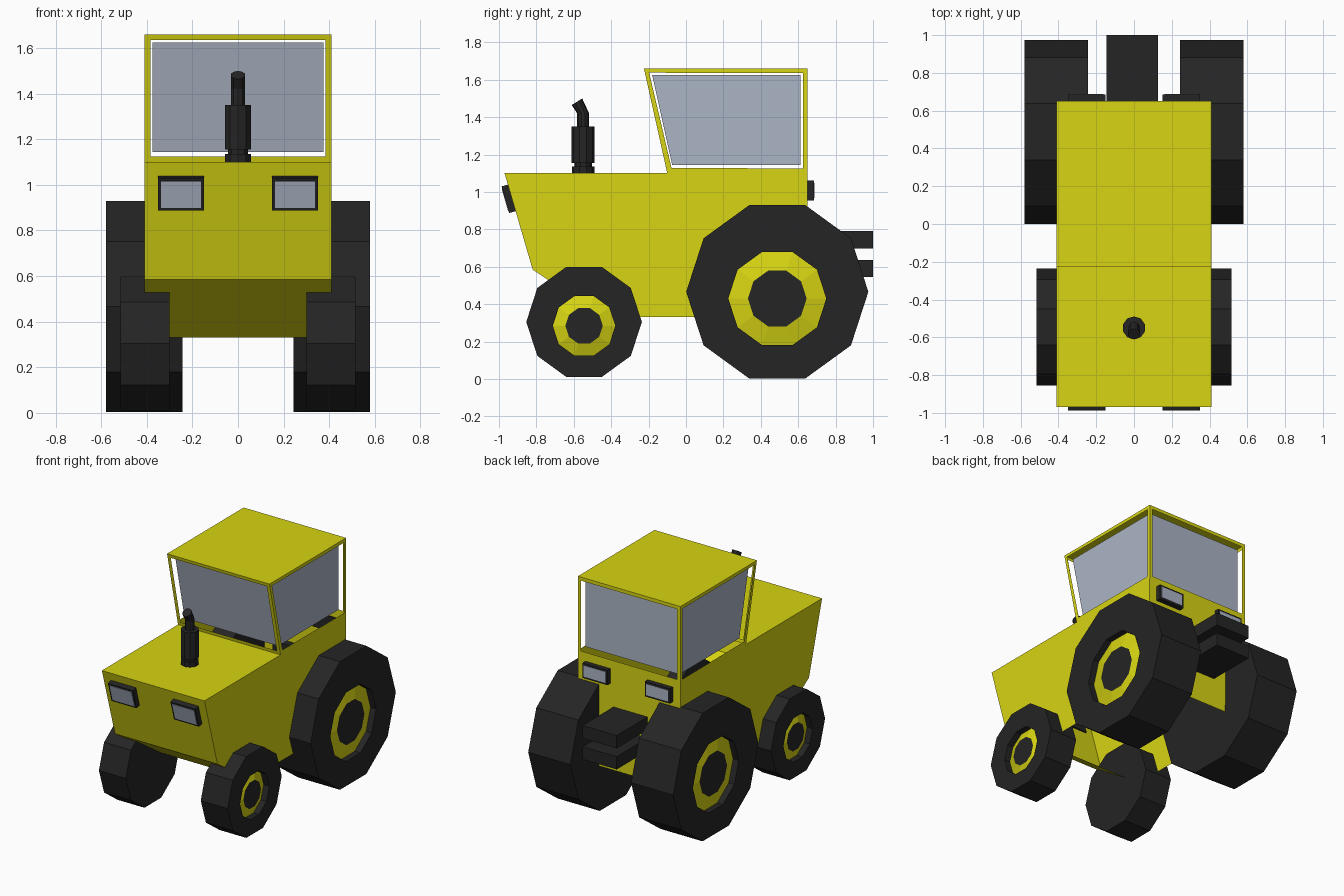
import bpy, bmesh, math
from mathutils import Vector, Matrix

if "Cube" in bpy.data.objects:
    bpy.data.objects.remove(bpy.data.objects["Cube"], do_unlink=True)


def material(name, rgb):
    mat = bpy.data.materials.new(name)
    mat.use_nodes = True
    colour = (*rgb, 1)
    mat.diffuse_color = colour
    mat.node_tree.nodes["Principled BSDF"].inputs["Base Color"].default_value = colour
    return mat


YELLOW = material("yellow paint", (0.68, 0.66, 0.006))
BLACK = material("black rubber", (0.018, 0.018, 0.018))
GLASS = material("grey blue glass", (0.41, 0.46, 0.56))


def finish(bm, name, mats, fix_normals=True):
    if fix_normals:
        bmesh.ops.recalc_face_normals(bm, faces=bm.faces[:])
    mesh = bpy.data.meshes.new(name)
    bm.to_mesh(mesh)
    bm.free()
    for m in mats:
        mesh.materials.append(m)
    obj = bpy.data.objects.new(name, mesh)
    bpy.context.scene.collection.objects.link(obj)
    return obj


def extrude_profile(profile, half):
    """Closed solid from a (y, z) side profile spanning x = -half..half."""
    bm = bmesh.new()
    face = bm.faces.new([bm.verts.new((-half, y, z)) for y, z in profile])
    new = bmesh.ops.extrude_face_region(bm, geom=[face])["geom"]
    bmesh.ops.translate(bm, vec=(2 * half, 0, 0),
                        verts=[g for g in new if isinstance(g, bmesh.types.BMVert)])
    # the source face may be dropped by the extrusion, so close both ends
    bmesh.ops.holes_fill(bm, edges=bm.edges[:], sides=0)
    bmesh.ops.recalc_face_normals(bm, faces=bm.faces[:])
    return bm


def box(name, x, y, z, mat):
    bm = extrude_profile([(y[0], z[0]), (y[1], z[0]), (y[1], z[1]), (y[0], z[1])],
                         (x[1] - x[0]) / 2)
    bmesh.ops.translate(bm, vec=((x[0] + x[1]) / 2, 0, 0), verts=bm.verts[:])
    return finish(bm, name, [mat])


def loft(name, rings, mats, band_mats=None):
    """Bridge rings of points, cap both ends; band_mats gives slots per band."""
    bm = bmesh.new()
    loops = [[bm.verts.new(p) for p in ring] for ring in rings]
    n = len(loops[0])
    for k in range(len(loops) - 1):
        a, b = loops[k], loops[k + 1]
        for i in range(n):
            j = (i + 1) % n
            f = bm.faces.new((a[i], a[j], b[j], b[i]))
            f.material_index = band_mats[k] if band_mats else 0
    bm.faces.new(loops[0])
    bm.faces.new(loops[-1])
    return finish(bm, name, mats)


def circle(centre, radius, axis, sides=10):
    """Ten-sided ring around the x axis, or in a plane tilted about x."""
    pts = []
    for i in range(sides):
        a = 2 * math.pi * i / sides
        c, s = radius * math.cos(a), radius * math.sin(a)
        offset = Vector((0, c, s)) if axis == "x" else Matrix.Rotation(axis, 3, "X") @ Vector((s, c, 0))
        pts.append(Vector(centre) + offset)
    return pts


# Main body: hollow, open underneath and below the cab
bm = extrude_profile([(-0.97, 1.1), (-0.1, 1.1), (0.65, 1.1), (0.645, 0.33),
                      (-0.44, 0.33), (-0.82, 0.585)], 0.41)
opened = []
for f in bm.faces:
    c = f.calc_center_median()
    if abs(f.normal.z) > 0.99 and (c.z < 0.4 or c.y > 0):
        opened.append(f)
bmesh.ops.delete(bm, geom=opened, context="FACES")
finish(bm, "body", [YELLOW], False)

# Cab: thin shell with a window opening in each of its four walls
bm = extrude_profile([(-0.1, 1.1), (0.65, 1.1), (0.65, 1.66), (-0.225, 1.66)], 0.41)
walls = [f for f in bm.faces if abs(f.normal.z) < 0.5]
floor = [f for f in bm.faces if f.normal.z < -0.9]
bmesh.ops.inset_individual(bm, faces=walls, thickness=0.036)
bmesh.ops.delete(bm, geom=walls + floor, context="FACES")
finish(bm, "cab_frame", [YELLOW], False)

# Glazing block set inside the cab
bm = extrude_profile([(-0.074, 1.145), (0.612, 1.145), (0.612, 1.625), (-0.181, 1.625)], 0.375)
finish(bm, "cab_glass", [GLASS])


# Wheels: ten-sided tyre, recessed rim and raised hub
def wheel(name, side, inner, outer, y, z, radius, rim_z, rim, hub):
    def ring(x, r, zz):
        return circle((side * x, y, zz), r, "x")
    loft(name, [ring(inner, radius, z), ring(outer, radius, z), ring(outer, rim, rim_z),
                ring(outer - 0.045, rim, rim_z), ring(outer - 0.02, hub, rim_z)],
         [BLACK, YELLOW], [0, 0, 0, 1])


# Lamps: black housing with a glass plate
def lamp(name, x, centre_y, centre_z, height, depth, tilt, facing):
    for part, w, h, d0, d1, mat in (("housing", 0.2, height, -0.01, depth, BLACK),
                                    ("lens", 0.175, height - 0.026, depth, depth + 0.003, GLASS)):
        obj = box(name + "_" + part, (-w / 2, w / 2), sorted((facing * d0, facing * d1)),
                  (-h / 2, h / 2), mat)
        obj.data.transform(Matrix.Translation((x, centre_y, centre_z)) @ Matrix.Rotation(tilt, 4, "X"))


slope = math.atan2(0.15, 0.515)
for side, label in ((1, "left"), (-1, "right")):
    wheel("rear_wheel_" + label, side, 0.243, 0.58, 0.488, 0.466, 0.487, 0.43, 0.262, 0.157)
    wheel("front_wheel_" + label, side, 0.3, 0.515, -0.545, 0.305, 0.309, 0.284, 0.167, 0.1)
    lamp("headlight_" + label, side * 0.25, -0.932, 0.968, 0.148, 0.035, slope, -1)
    lamp("rear_light_" + label, side * 0.25, 0.65, 1.008, 0.107, 0.035, 0, 1)

# Exhaust: stepped stack with a bent, slanted outlet
steps = [(1.09, 0.06), (1.135, 0.06), (1.135, 0.047), (1.155, 0.047), (1.155, 0.061),
         (1.35, 0.061), (1.35, 0.032), (1.42, 0.032)]
rings = [circle((0, -0.55, z), r, 0) for z, r in steps]
rings.append(circle((0, -0.583, 1.482), 0.033, math.radians(-58) + math.pi / 2))
loft("exhaust", rings, [BLACK])

# Rear hitch: two stacked bars
for name, z in (("upper_hitch", (0.697, 0.79)), ("lower_hitch", (0.545, 0.637))):
    box(name, (-0.146, 0.127), (0.6, 1.0), z, BLACK)
